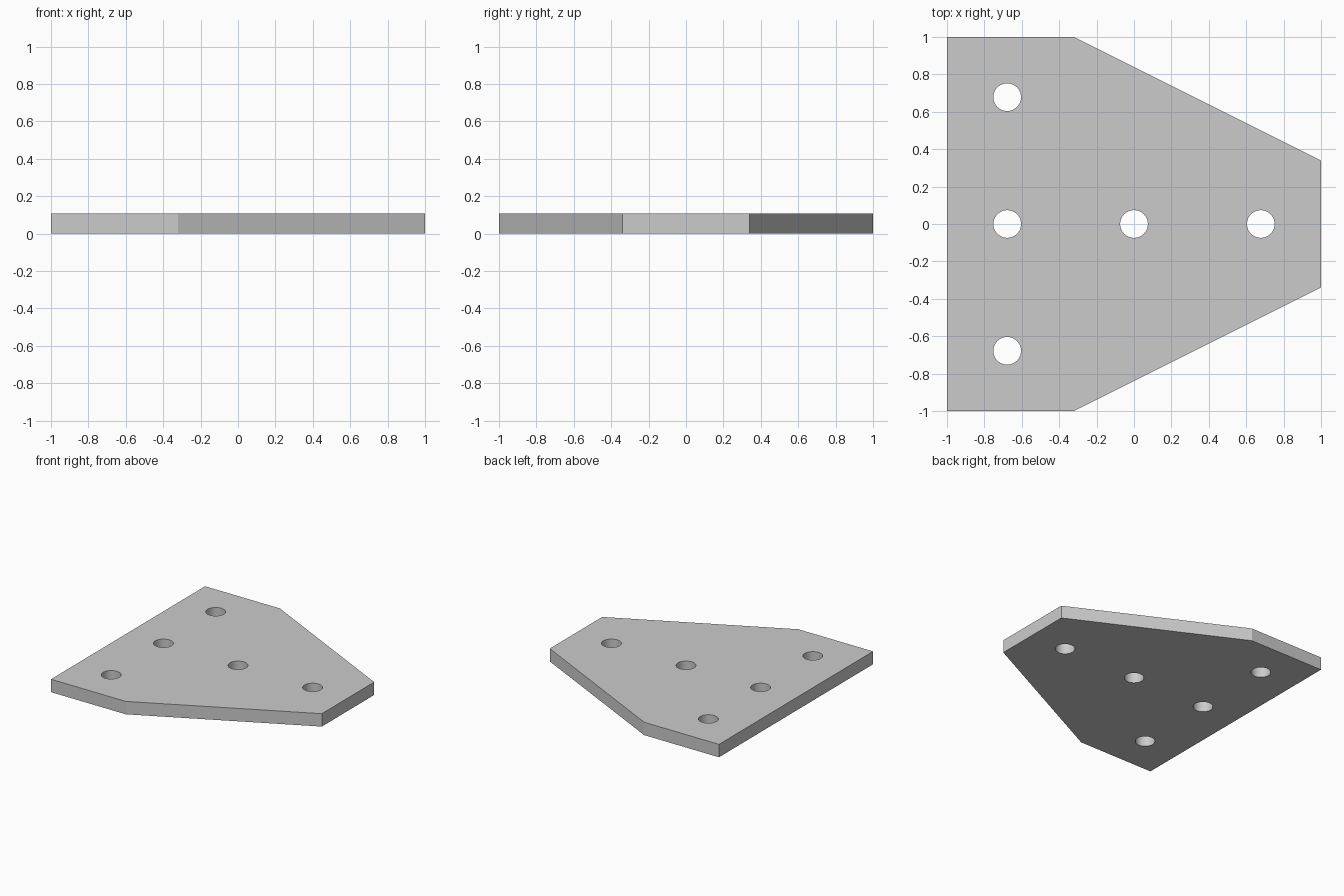
import bpy
import bmesh
import math

if "Cube" in bpy.data.objects:
    bpy.data.objects.remove(bpy.data.objects["Cube"])

THICK = 0.106
HOLE_R = 0.074
PITCH = 0.678


def make_object(name, bm):
    bmesh.ops.recalc_face_normals(bm, faces=bm.faces[:])
    mesh = bpy.data.meshes.new(name)
    bm.to_mesh(mesh)
    bm.free()
    obj = bpy.data.objects.new(name, mesh)
    bpy.context.collection.objects.link(obj)
    return obj


def extrude_up(bm, face, height):
    new = bmesh.ops.extrude_face_region(bm, geom=[face])["geom"]
    verts = [v for v in new if isinstance(v, bmesh.types.BMVert)]
    bmesh.ops.translate(bm, verts=verts, vec=(0, 0, height))


# Plate outline: half profile mirrored across the x axis
half = [(1, 0.34), (-0.32, 1), (-1, 1)]
outline = half + [(x, -y) for x, y in reversed(half)]
bm = bmesh.new()
face = bm.faces.new([bm.verts.new((x, y, 0)) for x, y in outline])
extrude_up(bm, face, THICK)
plate = make_object("joining_plate", bm)

# Screw hole cutters in a T pattern
bm = bmesh.new()
for x, y in [(-PITCH, PITCH), (-PITCH, 0), (-PITCH, -PITCH), (0, 0), (PITCH, 0)]:
    ring = [bm.verts.new((x + HOLE_R * math.cos(a), y + HOLE_R * math.sin(a), -0.1))
            for a in (i * math.tau / 48 for i in range(48))]
    extrude_up(bm, bm.faces.new(ring), THICK + 0.2)
cutter = make_object("hole_cutters", bm)
cutter.hide_render = True

# Cut the holes, then discard the cutters
mod = plate.modifiers.new("screw_holes", 'BOOLEAN')
mod.operation = 'DIFFERENCE'
mod.solver = 'EXACT'
mod.object = cutter
bpy.context.view_layer.objects.active = plate
plate.select_set(True)
bpy.ops.object.modifier_apply(modifier=mod.name)
bpy.data.objects.remove(cutter)

# Smooth hole walls, crisp plate edges (below the 26 degree outline corners)
bpy.ops.object.shade_smooth_by_angle(angle=math.radians(20))
